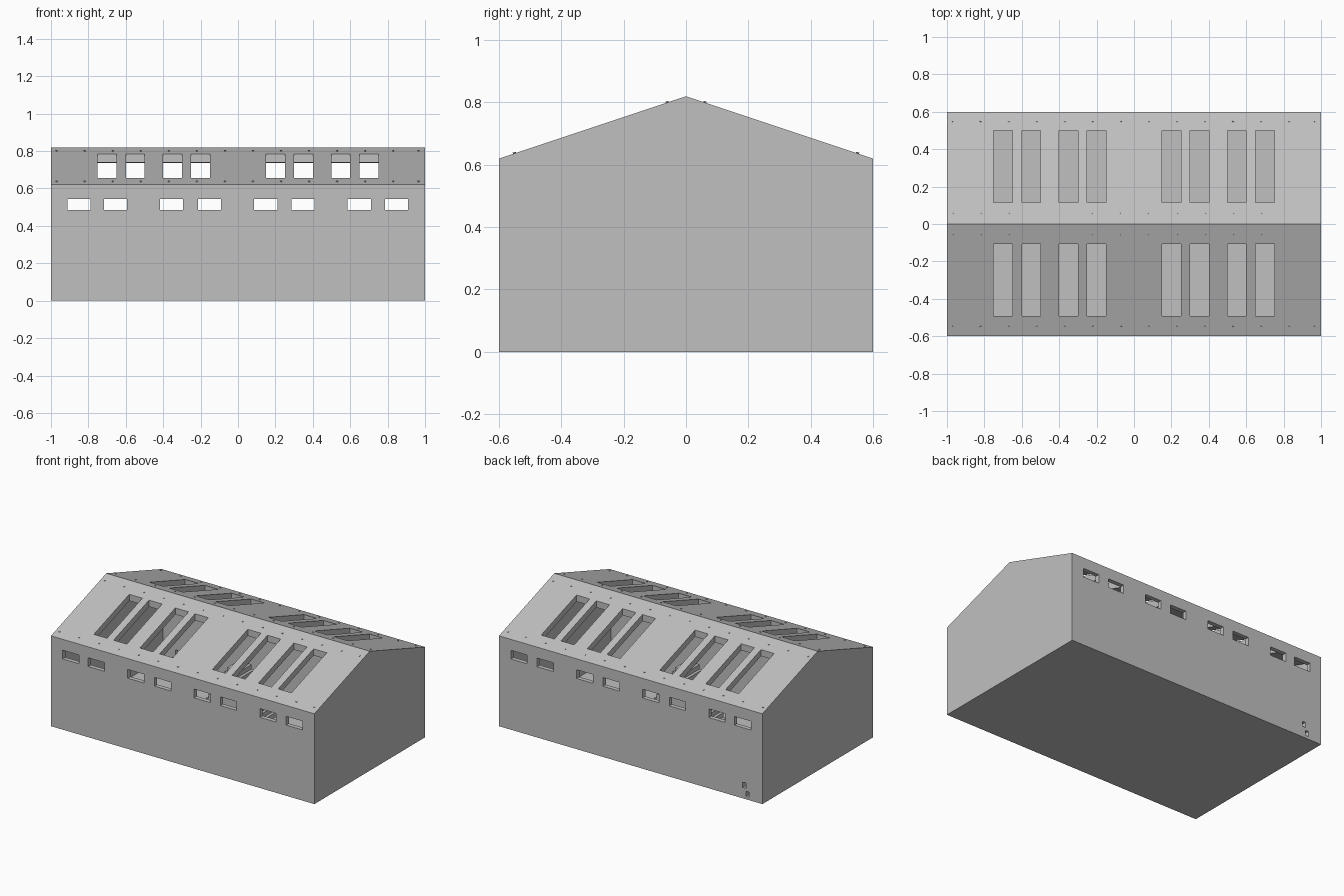
import bpy
import bmesh
from mathutils import Matrix, Vector

cube = bpy.data.objects.get("Cube")
if cube:
    bpy.data.objects.remove(cube, do_unlink=True)

HALF_X, HALF_Y, EAVES, RIDGE = 1.0, 0.6, 0.62, 0.82
WALL, ROOF = 0.03, 0.045
SLOPE = (RIDGE - EAVES) / HALF_Y

grey = bpy.data.materials.new("plain grey")
grey.use_nodes = True
colour = (0.53, 0.53, 0.53, 1)
grey.diffuse_color = colour
grey.node_tree.nodes["Principled BSDF"].inputs["Base Color"].default_value = colour


def make_object(name, bm):
    bmesh.ops.recalc_face_normals(bm, faces=bm.faces)
    mesh = bpy.data.meshes.new(name)
    bm.to_mesh(mesh)
    bm.free()
    mesh.materials.append(grey)
    obj = bpy.data.objects.new(name, mesh)
    bpy.context.collection.objects.link(obj)
    return obj


def add_prism(bm, outline, start, extrusion):
    """Extrude a closed outline, given as 3D points, along a vector."""
    face = bm.faces.new([bm.verts.new(Vector(p) + Vector(start)) for p in outline])
    result = bmesh.ops.extrude_face_region(bm, geom=[face])
    moved = [v for v in result["geom"] if isinstance(v, bmesh.types.BMVert)]
    bmesh.ops.translate(bm, verts=moved, vec=extrusion)


def add_box(bm, x0, x1, y0, y1, z0, z1):
    size = Matrix.Diagonal((x1 - x0, y1 - y0, z1 - z0, 1))
    centre = Matrix.Translation(((x0 + x1) / 2, (y0 + y1) / 2, (z0 + z1) / 2))
    bmesh.ops.create_cube(bm, size=1, matrix=centre @ size)


def gable(name, half_x, half_y, bottom, drop):
    side = RIDGE - SLOPE * half_y - drop
    outline = [(0, -half_y, bottom), (0, half_y, bottom), (0, half_y, side),
               (0, 0, RIDGE - drop), (0, -half_y, side)]
    bm = bmesh.new()
    add_prism(bm, outline, (-half_x, 0, 0), (2 * half_x, 0, 0))
    return make_object(name, bm)


def cut(target, cutter):
    cutter.hide_render = True
    mod = target.modifiers.new("cut", "BOOLEAN")
    mod.operation = "DIFFERENCE"
    mod.solver = "EXACT"
    mod.object = cutter
    bpy.context.view_layer.objects.active = target
    bpy.ops.object.modifier_apply(modifier=mod.name)
    bpy.data.objects.remove(cutter, do_unlink=True)


# Hollow building shell
shell = gable("building_shell", HALF_X, HALF_Y, 0, 0)
cut(shell, gable("room_cutter", HALF_X - WALL, HALF_Y - WALL, WALL, ROOF))

# Wall windows, roof slots and cable holes
bm = bmesh.new()
for x in (-0.85, -0.655, -0.355, -0.152, 0.148, 0.348, 0.648, 0.848):
    add_box(bm, x - 0.062, x + 0.062, -0.7, 0.7, 0.485, 0.545)
for x in (0.2, 0.35, 0.55, 0.7):
    for sx in (-1, 1):
        for y in (-0.3, 0.307):
            add_box(bm, sx * x - 0.05, sx * x + 0.05, y - 0.192, y + 0.192, 0.58, 1)
for x, z in ((-0.863, 0.093), (-0.886, 0.037)):
    add_box(bm, x - 0.012, x + 0.012, 0.5, 0.7, z - 0.018, z + 0.018)
cut(shell, make_object("opening_cutter", bm))

# Double staircase climbing to the middle of the room
bm = bmesh.new()
steps, top, run = 14, 0.47, 0.28
outline = [(-run, 0, 0)]
for i in range(steps):
    x = -run + i * run / steps
    z = (i + 1) * (top - WALL) / steps
    outline += [(x, 0, z), (x + run / steps, 0, z)]
outline = outline[:-1]
outline += [(-x, y, z) for x, y, z in reversed(outline)]
add_prism(bm, outline, (0, -0.09, WALL), (0, 0.18, 0))
make_object("inner_staircase", bm)

# Small roof screws along eaves and ridge
bm = bmesh.new()
for side in (-1, 1):
    for y in (0.06, 0.55):
        normal = Vector((0, side * SLOPE, 1)).normalized()
        turn = normal.to_track_quat("Z", "Y").to_matrix().to_4x4()
        for i in range(14):
            place = Matrix.Translation((min(-0.97 + 0.15 * i, 0.965), side * y, RIDGE - SLOPE * y))
            bmesh.ops.create_cone(bm, cap_ends=True, segments=10, radius1=0.005,
                                  radius2=0.005, depth=0.008, matrix=place @ turn)
make_object("roof_screws", bm)
